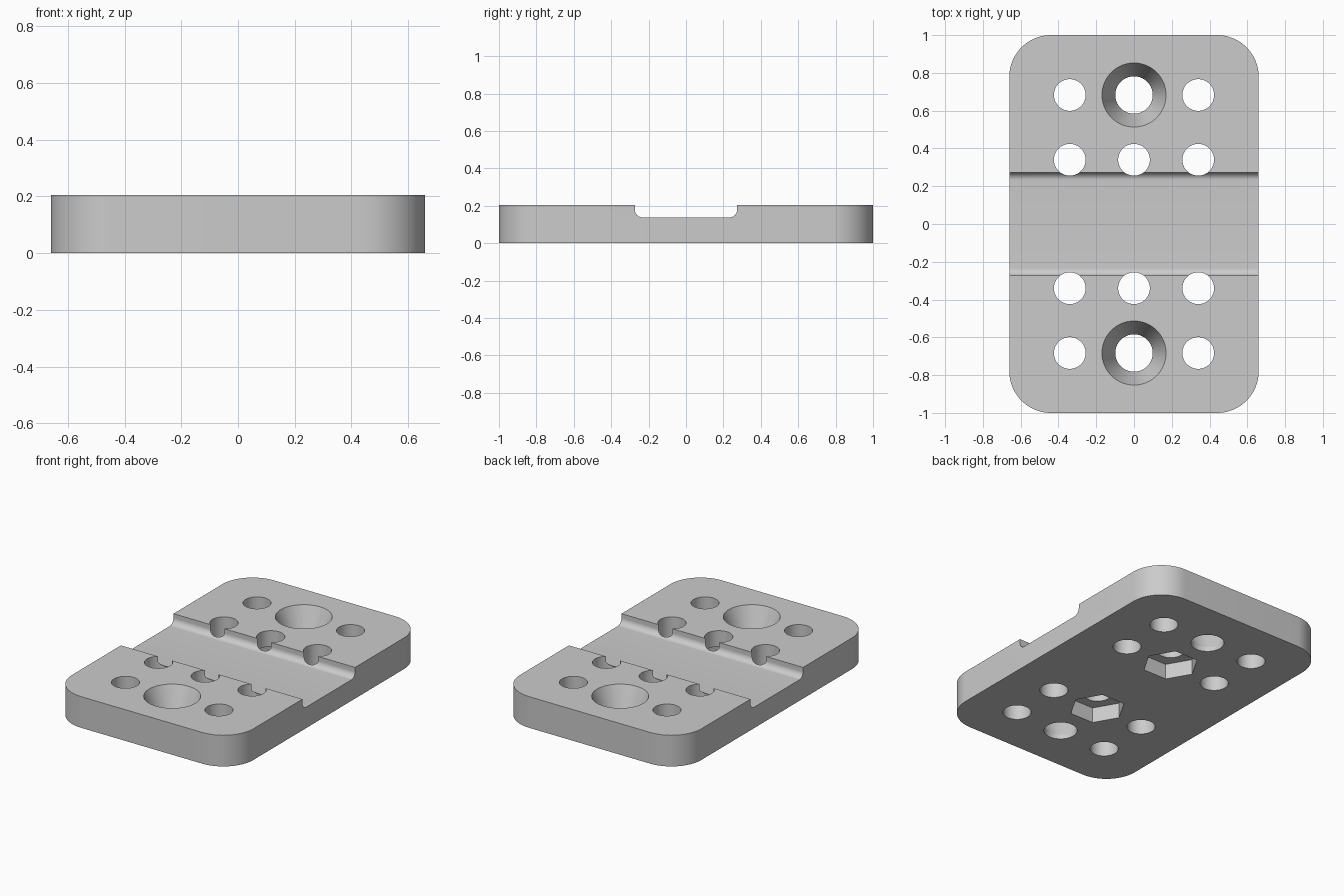
import bpy, bmesh
from math import pi, sin, cos, radians
from mathutils import Matrix

if "Cube" in bpy.data.objects:
    bpy.data.objects.remove(bpy.data.objects["Cube"])

HX, HY, T = 0.66, 1.0, 0.205      # half width, half length, thickness
CORNER = 0.22
ROW_IN, ROW_OUT, COL = 0.34, 0.683, 0.34

grey = bpy.data.materials.new("light_grey")
grey.use_nodes = True
colour = (0.6, 0.6, 0.6, 1)
grey.diffuse_color = colour
grey.node_tree.nodes["Principled BSDF"].inputs["Base Color"].default_value = colour


def finish(bm, name):
    bmesh.ops.recalc_face_normals(bm, faces=bm.faces)
    mesh = bpy.data.meshes.new(name)
    bm.to_mesh(mesh)
    bm.free()
    mesh.materials.append(grey)
    ob = bpy.data.objects.new(name, mesh)
    bpy.context.collection.objects.link(ob)
    return ob


def prism(name, points, direction):
    """Extrude a closed 3D outline along a direction."""
    bm = bmesh.new()
    face = bm.faces.new([bm.verts.new(p) for p in points])
    out = bmesh.ops.extrude_face_region(bm, geom=[face])
    verts = [g for g in out["geom"] if isinstance(g, bmesh.types.BMVert)]
    bmesh.ops.translate(bm, vec=direction, verts=verts)
    return finish(bm, name)


def arc(cx, cy, r, start, steps):
    """Quarter circle, counter-clockwise from start."""
    angles = [start + pi / 2 * i / steps for i in range(steps + 1)]
    return [(cx + r * cos(a), cy + r * sin(a)) for a in angles]


def frustum(name, x, y, z0, z1, r0, r1, sides=64):
    bm = bmesh.new()
    bmesh.ops.create_cone(bm, cap_ends=True, segments=sides, radius1=r0, radius2=r1,
                          depth=z1 - z0, matrix=Matrix.Translation((x, y, (z0 + z1) / 2)))
    return finish(bm, name)


# Plate with rounded corners
outline = []
for i, (sx, sy) in enumerate([(1, 1), (-1, 1), (-1, -1), (1, -1)]):
    outline += arc(sx * (HX - CORNER), sy * (HY - CORNER), CORNER, i * pi / 2, 20)
plate = prism("mounting_plate", [(x, y, 0) for x, y in outline], (0, 0, T))

# Cross channel with filleted floor
half, floor, fillet = 0.273, 0.138, 0.04
section = [(half, T + 0.1), (-half, T + 0.1)]
section += arc(-half + fillet, floor + fillet, fillet, pi, 14)
section += arc(half - fillet, floor + fillet, fillet, 1.5 * pi, 14)
cutters = [prism("channel_cutter", [(-1, y, z) for y, z in section], (2, 0, 0))]

# Holes, countersinks and hexagonal nut pockets, mirrored front to back
for s in (-1, 1):
    for x in (-COL, 0, COL):
        cutters.append(frustum("hole_cutter", x, s * ROW_IN, -0.1, 0.4, 0.084, 0.084))
    for x in (-COL, COL):
        cutters.append(frustum("hole_cutter", x, s * ROW_OUT, -0.1, 0.4, 0.084, 0.084))
    cutters.append(frustum("screw_cutter", 0, s * ROW_OUT, -0.1, 0.4, 0.099, 0.099))
    cutters.append(frustum("countersink_cutter", 0, s * ROW_OUT, 0.03, T + 0.05, 0.099, 0.19))
    pocket = frustum("nut_pocket_cutter", 0, s * ROW_IN, -0.1, 0.1, 0.168, 0.168, 6)
    # Turn the hexagon so that its points lie on the x axis
    turn = Matrix.Rotation(pi / 6, 4, "Z")
    if not any(abs(v.co.y - s * ROW_IN) < 0.001 for v in pocket.data.vertices):
        pocket.data.transform(Matrix.Translation((0, s * ROW_IN, 0)) @ turn
                              @ Matrix.Translation((0, -s * ROW_IN, 0)))
    cutters.append(pocket)

for c in cutters:
    c.hide_render = True
    mod = plate.modifiers.new(c.name, "BOOLEAN")
    mod.operation, mod.solver, mod.object = "DIFFERENCE", "EXACT", c

# Bake the cuts and remove the cutters
bpy.context.view_layer.update()
baked = bpy.data.meshes.new_from_object(
    plate.evaluated_get(bpy.context.evaluated_depsgraph_get()))
plate.modifiers.clear()
plate.data = baked
for c in cutters:
    bpy.data.objects.remove(c)

bpy.ops.object.select_all(action="DESELECT")
plate.select_set(True)
bpy.context.view_layer.objects.active = plate
bpy.ops.object.shade_smooth_by_angle(angle=radians(15))
